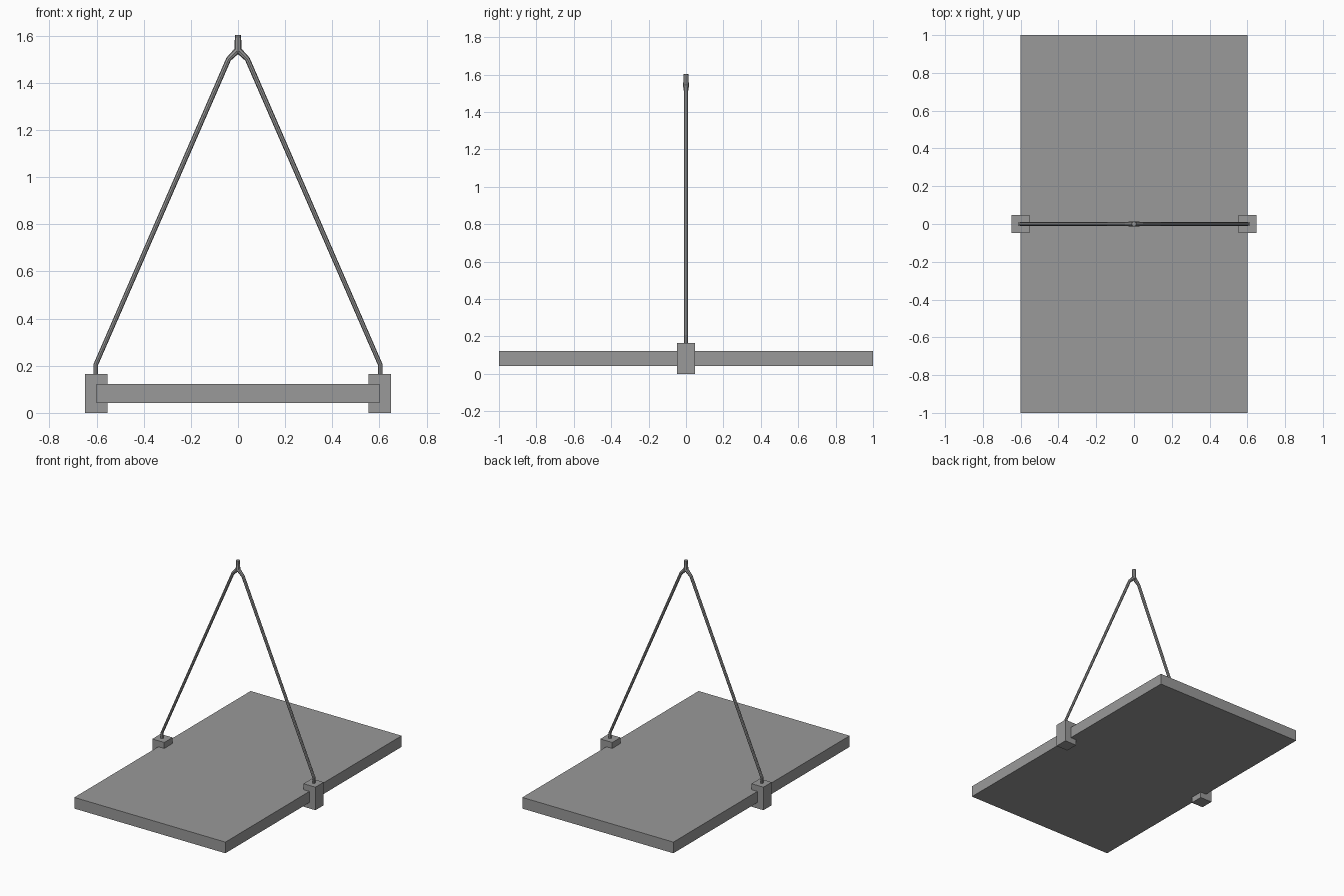
import bpy, bmesh

if "Cube" in bpy.data.objects:
    bpy.data.objects.remove(bpy.data.objects["Cube"])

# Dark grey for every part
grey = bpy.data.materials.new("dark_grey")
grey.diffuse_color = (0.32, 0.32, 0.32, 1)
grey.use_nodes = True
grey.node_tree.nodes["Principled BSDF"].inputs["Base Color"].default_value = grey.diffuse_color


def add(name, data):
    data.materials.append(grey)
    obj = bpy.data.objects.new(name, data)
    bpy.context.collection.objects.link(obj)
    return obj


def prism(name, profile, y0, y1):
    """Extrude an xz profile along y."""
    bm = bmesh.new()
    face = bm.faces.new([bm.verts.new((x, y0, z)) for x, z in profile])
    ext = bmesh.ops.extrude_face_region(bm, geom=[face])
    moved = [v for v in ext["geom"] if isinstance(v, bmesh.types.BMVert)]
    bmesh.ops.translate(bm, verts=moved, vec=(0, y1 - y0, 0))
    bmesh.ops.recalc_face_normals(bm, faces=bm.faces)
    mesh = bpy.data.meshes.new(name)
    bm.to_mesh(mesh)
    bm.free()
    return add(name, mesh)


def rope(name, points, thickness=0.01):
    """Eight-sided rope along (x, z, radius factor) points."""
    curve = bpy.data.curves.new(name, 'CURVE')
    curve.dimensions = '3D'
    curve.bevel_depth = thickness
    curve.bevel_resolution = 2
    curve.use_fill_caps = True
    line = curve.splines.new('POLY')
    line.use_smooth = False
    line.points.add(len(points) - 1)
    for p, (x, z, r) in zip(line.points, points):
        p.co = (x, 0, z, 1)
        p.radius = r
    return add(name, curve)


# Flat platform
prism("platform", [(-0.6, 0.042), (0.6, 0.042), (0.6, 0.122), (-0.6, 0.122)], -1, 1)

# C-shaped edge clamps and the rope arms rising from them
clamp = [(0.648, 0), (0.648, 0.165), (0.553, 0.165), (0.553, 0.122),
         (0.6, 0.122), (0.6, 0.042), (0.553, 0.042), (0.553, 0)]
arm = [(0.603, 0.15, 1), (0.603, 0.205, 1), (0.04, 1.5, 1.1), (0, 1.54, 1.4)]
for side, s in (("left", -1), ("right", 1)):
    prism(side + "_clamp", [(s * x, z) for x, z in clamp], -0.047, 0.047)
    rope(side + "_rope", [(s * x, z, r) for x, z, r in arm])

# Joined rope end at the top
rope("rope_knot", [(0, 1.53, 1.5), (0, 1.55, 1.5), (0, 1.603, 1.3)])
